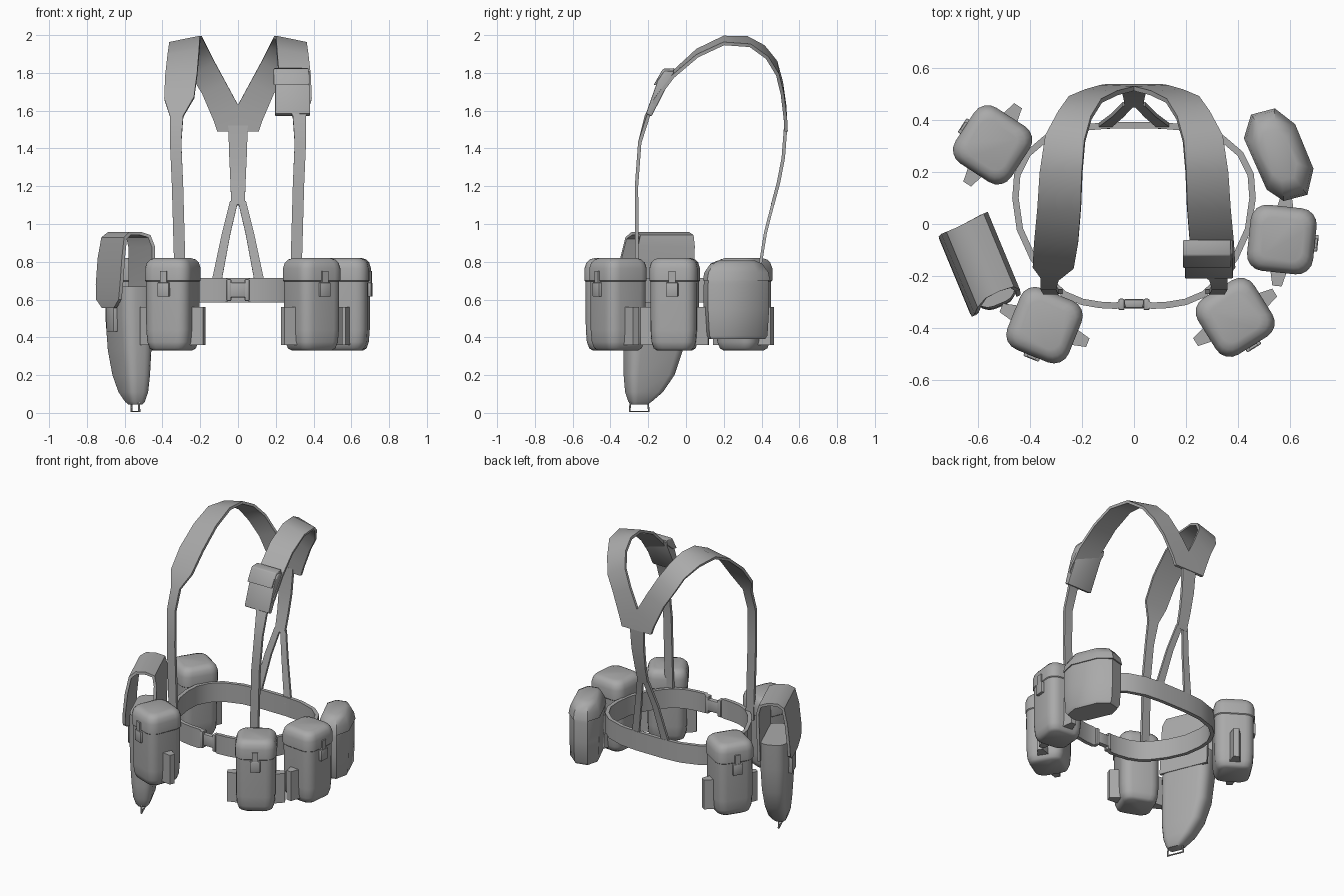
import bpy, bmesh, math

if "Cube" in bpy.data.objects:
    bpy.data.objects.remove(bpy.data.objects["Cube"], do_unlink=True)

GREY = 0.4
mat = bpy.data.materials.new("grey_canvas")
mat.use_nodes = True
mat.diffuse_color = (GREY, GREY, GREY, 1)
bsdf = next(n for n in mat.node_tree.nodes if n.type == 'BSDF_PRINCIPLED')
bsdf.inputs["Base Color"].default_value = (GREY, GREY, GREY, 1)


def finish(obj, angle=40):
    """Bake modifiers and shade smooth with sharp corners."""
    bpy.ops.object.select_all(action='DESELECT')
    obj.select_set(True)
    bpy.context.view_layer.objects.active = obj
    bpy.ops.object.convert(target='MESH')
    obj = bpy.context.object
    bpy.ops.object.shade_smooth_by_angle(angle=math.radians(angle))
    return obj


def loft(name, rings, closed=True, place=None, bevel=0, solid=0, mirror=False):
    """Skin equal-sized rings; place = (x, y, angle in degrees)."""
    bm = bmesh.new()
    rows = [[bm.verts.new(p) for p in r] for r in rings]
    n = len(rows[0])
    for a, b in zip(rows, rows[1:]):
        for i in range(n if closed else n - 1):
            j = (i + 1) % n
            bm.faces.new((a[i], a[j], b[j], b[i]))
    if closed:
        bm.faces.new(rows[0][::-1])
        bm.faces.new(rows[-1])
    bmesh.ops.recalc_face_normals(bm, faces=bm.faces)
    mesh = bpy.data.meshes.new(name)
    bm.to_mesh(mesh)
    bm.free()
    obj = bpy.data.objects.new(name, mesh)
    bpy.context.collection.objects.link(obj)
    mesh.materials.append(mat)
    if place:
        obj.location = (place[0], place[1], 0)
        obj.rotation_euler.z = math.radians(place[2])
    if mirror:
        m = obj.modifiers.new("mirror", 'MIRROR')
        m.use_clip = True
    if solid:
        m = obj.modifiers.new("thickness", 'SOLIDIFY')
        m.thickness, m.offset = solid, 0
    if bevel:
        m = obj.modifiers.new("bevel", 'BEVEL')
        m.width, m.segments = bevel, 2
    return finish(obj)


def block(name, x, y, z, **kw):
    """Box from three (low, high) ranges."""
    return loft(name, [[(x[0], y[0], h), (x[1], y[0], h), (x[1], y[1], h), (x[0], y[1], h)]
                       for h in z], **kw)


def rounded(hx, hy, r, z, seg=4, cx=0, cy=0):
    """Rounded rectangle ring."""
    pts = []
    for q, (sx, sy) in enumerate([(1, 1), (-1, 1), (-1, -1), (1, -1)]):
        for k in range(seg + 1):
            a = math.pi / 2 * (q + k / seg)
            pts.append((cx + sx * (hx - r) + r * math.cos(a),
                        cy + sy * (hy - r) + r * math.sin(a), z))
    return pts


# Waist belt, half of it mirrored, with the buckle in front
belt = [(.035, -.305), (.07, -.315), (.13, -.312), (.2, -.30), (.27, -.27), (.33, -.215),
        (.39, -.13), (.44, -.02), (.457, .1), (.45, .19), (.41, .27), (.34, .33),
        (.22, .37), (.1, .38), (0, .38)]
loft("belt", [[(x, y, .585 if x != .035 else .60), (x, y, .715 if x != .035 else .70)]
              for x, y in belt], closed=False, solid=.025, mirror=True)
block("buckle", (-.042, .042), (-.325, -.29), (.61, .69), bevel=.008)
for s in (-1, 1):
    block("buckle_end", (s * .048 - .012, s * .048 + .012), (-.332, -.288), (.592, .708), bevel=.006)

# Shoulder straps: outer edge and inner edge, from front belt over to the back yoke
shoulder = [((.335, -.26, .66), (.275, -.26, .66)), ((.35, -.262, 1.2), (.29, -.262, 1.2)),
            ((.36, -.245, 1.43), (.30, -.245, 1.43)), ((.36, -.20, 1.57), (.29, -.21, 1.57)),
            ((.39, -.16, 1.66), (.232, -.165, 1.67)), ((.385, -.07, 1.78), (.215, -.07, 1.80)),
            ((.372, .06, 1.89), (.205, .06, 1.92)), ((.362, .2, 1.955), (.20, .2, 1.988)),
            ((.34, .34, 1.945), (.19, .32, 1.988)), ((.29, .43, 1.88), (.165, .41, 1.94)),
            ((.25, .485, 1.79), (.125, .475, 1.86)), ((.19, .51, 1.69), (.065, .505, 1.75)),
            ((.13, .527, 1.55), (0, .522, 1.63)), ((.11, .53, 1.49), (0, .53, 1.49))]
loft("shoulder_straps", shoulder, closed=False, solid=.018, mirror=True)

# Back strap and its two legs
back = [(.052, .528, 1.52), (.046, .515, 1.35), (.04, .49, 1.22), (.036, .458, 1.1)]
loft("back_strap", [[(-w, y, z), (w, y, z)] for w, y, z in back], closed=False, solid=.018)
legs = [((.042, .463, 1.12), (0, .463, 1.12)), ((.085, .42, .95), (.04, .42, .95)),
        ((.145, .375, .67), (.092, .375, .67))]
loft("back_strap_legs", legs, closed=False, solid=.016, mirror=True)

# Small pouch on the left shoulder strap, with flap
body = [(-.182, 1.57), (-.212, 1.585), (-.15, 1.76), (-.115, 1.81), (-.06, 1.81)]
flap = [(-.14, 1.735), (-.172, 1.735), (-.122, 1.822), (-.06, 1.825), (-.07, 1.79)]
loft("shoulder_pouch", [[(x, y, z) for y, z in body] for x in (.196, .382)], bevel=.006)
loft("shoulder_pouch_flap", [[(x, y, z) for y, z in flap] for x in (.188, .374)], bevel=.006)

# Four belt pouches: local -y points away from the belt
BODY = [(.33, .72), (.342, .86), (.375, .95), (.44, .99), (.71, 1.0)]
LID = [(.695, 1.0), (.70, 1.04), (.765, 1.04), (.795, .97), (.812, .85), (.82, .66)]
pouches = {"front_right": (-.345, -.39, -22), "front_left": (.39, -.36, 32),
           "left": (.57, -.06, 84), "back_right": (-.545, .305, -123)}
for side, place in pouches.items():
    for part, profile in (("pouch", BODY), ("pouch_lid", LID)):
        loft(side + "_" + part, [rounded(.123 * s, .123 * s, .06 * s, z) for z, s in profile],
             place=place)
    block(side + "_latch_strap", (-.018, .018), (-.137, -.11), (.68, .75), place=place)
    block(side + "_latch", (-.032, .032), (-.14, -.11), (.615, .69), place=place, bevel=.004)
    for s in (-1, 1):
        loft(side + "_side_tab",
             [[(s * .11, -.035, z), (s * .18, -.018, z), (s * .18, .018, z), (s * .11, .035, z)]
              for z in (.36, .56)], place=place)

# Larger faceted bag at the back left
bag_place = (.555, .265, 114)
bag = [(.39, .88, .85), (.41, .95, .95), (.55, 1, 1), (.68, 1, 1), (.74, .95, .92),
       (.785, .78, .75), (.80, .6, .55)]
outline = [(-.10, -.10), (.08, -.105), (.165, -.06), (.18, .03), (.11, .09),
           (-.10, .09), (-.165, .05), (-.18, -.04)]
loft("back_left_bag", [[(x * a, y * b, z) for x, y in outline] for z, a, b in bag],
     place=bag_place)
cover = [(.70, 1.03, 1.04), (.745, .98, .96), (.79, .79, .77), (.806, .58, .53)]
loft("back_left_bag_cover", [[(x * a, y * b, z) for x, y in outline] for z, a, b in cover],
     place=bag_place)

# Holster: tapered body, open arched flap, latch and a wire loop at the tip
holster = (-.58, -.16, -67.5)
sections = [(.045, .05, .14, .03), (.06, .03, .15, .042), (.11, -.03, .165, .058),
            (.2, -.095, .172, .068), (.33, -.14, .172, .078), (.5, -.16, .168, .085),
            (.67, -.17, .16, .085)]
loft("holster_body", [rounded((b - a) / 2, d, d * .7, z, cx=(a + b) / 2)
                      for z, a, b, d in sections], place=holster)
arch = [(.08, .55, -.17, .16), (.085, .88, -.185, .14), (.07, .935, -.185, .12),
        (.02, .95, -.18, .115), (-.04, .95, -.175, .12), (-.075, .925, -.175, .14),
        (-.095, .82, -.175, .16), (-.108, .68, -.17, .165), (-.11, .60, -.16, .15),
        (-.105, .555, -.09, .07)]
loft("holster_flap", [[(a, y, z), (b, y, z)] for y, z, a, b in arch],
     closed=False, solid=.018, place=holster)
block("holster_latch", (-.05, .05), (-.108, -.07), (.43, .58), place=holster, bevel=.006)

curve = bpy.data.curves.new("holster_loop", 'CURVE')
curve.dimensions = '3D'
curve.bevel_depth, curve.bevel_resolution = .006, 1
spline = curve.splines.new('POLY')
path = [(.045, .06), (.04, .007), (.15, .007), (.145, .06)]
spline.points.add(len(path) - 1)
for p, (x, z) in zip(spline.points, path):
    p.co = (x, 0, z, 1)
spline.use_cyclic_u = True
curve.materials.append(mat)
loop = bpy.data.objects.new("holster_loop", curve)
bpy.context.collection.objects.link(loop)
loop.location = (holster[0], holster[1], 0)
loop.rotation_euler.z = math.radians(holster[2])
finish(loop)
